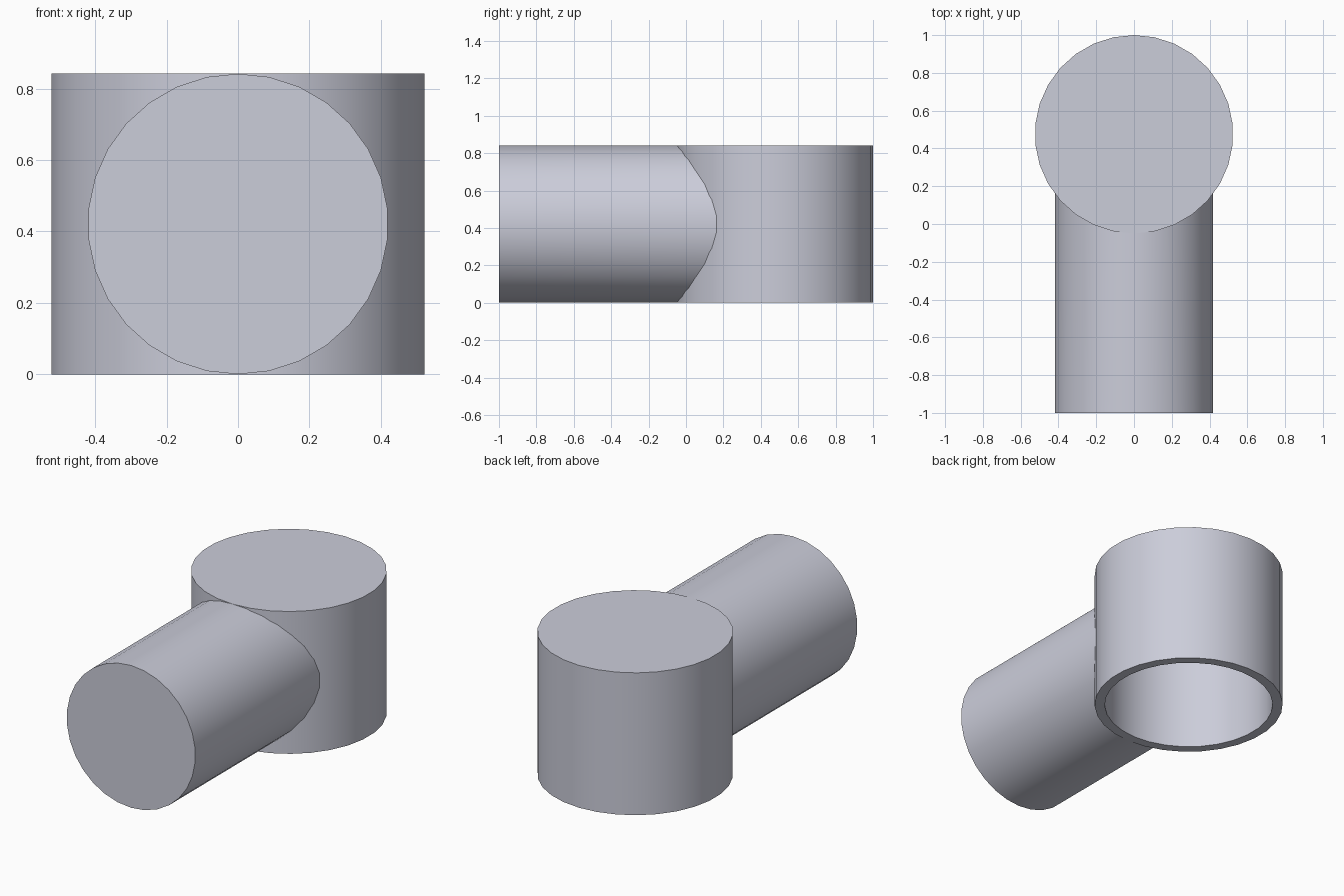
import bpy
import bmesh
from math import sin, cos, pi, sqrt, radians

cube = bpy.data.objects.get("Cube")
if cube:
    bpy.data.objects.remove(cube, do_unlink=True)

SIDES = 30
HEIGHT = 0.842
CUP_R, BORE_R, CUP_Y = 0.525, 0.469, 0.475
ARM_R = HEIGHT / 2
CAP = CUP_R - BORE_R

grey = bpy.data.materials.new("pale blue grey")
grey.use_nodes = True
colour = (0.60, 0.61, 0.70, 1)
grey.diffuse_color = colour
grey.node_tree.nodes["Principled BSDF"].inputs["Base Color"].default_value = colour


def build(name, rings, cap_last=True):
    """Skin a series of vertex rings and cap the first and, if wanted, the last."""
    bm = bmesh.new()
    loops = [[bm.verts.new(p) for p in ring] for ring in rings]
    for a, b in zip(loops, loops[1:]):
        for i in range(SIDES):
            j = (i + 1) % SIDES
            bm.faces.new((a[i], a[j], b[j], b[i]))
    bm.faces.new(loops[0])
    if cap_last:
        bm.faces.new(loops[-1])
    bmesh.ops.recalc_face_normals(bm, faces=bm.faces)
    mesh = bpy.data.meshes.new(name)
    bm.to_mesh(mesh)
    bm.free()
    mesh.materials.append(grey)
    obj = bpy.data.objects.new(name, mesh)
    bpy.context.collection.objects.link(obj)
    bpy.ops.object.select_all(action="DESELECT")
    obj.select_set(True)
    bpy.context.view_layer.objects.active = obj
    bpy.ops.object.shade_smooth_by_angle(angle=radians(30))
    return obj


circle = [(sin(2 * pi * i / SIDES), cos(2 * pi * i / SIDES)) for i in range(SIDES)]

# Upright socket, closed on top and bored from below
profile = [(CUP_R, HEIGHT), (CUP_R, 0), (BORE_R, 0), (BORE_R, HEIGHT - CAP)]
build("socket", [[(r * s, CUP_Y + r * c, z) for s, c in circle] for r, z in profile])

# Horizontal arm, its rear end shaped to finish inside the socket wall
seat_r = (CUP_R + BORE_R) / 2
front = [(ARM_R * s, -1, ARM_R + ARM_R * c) for s, c in circle]
rear = [(x, CUP_Y - sqrt(seat_r ** 2 - x ** 2), z) for x, y, z in front]
build("arm", [front, rear], cap_last=False)
